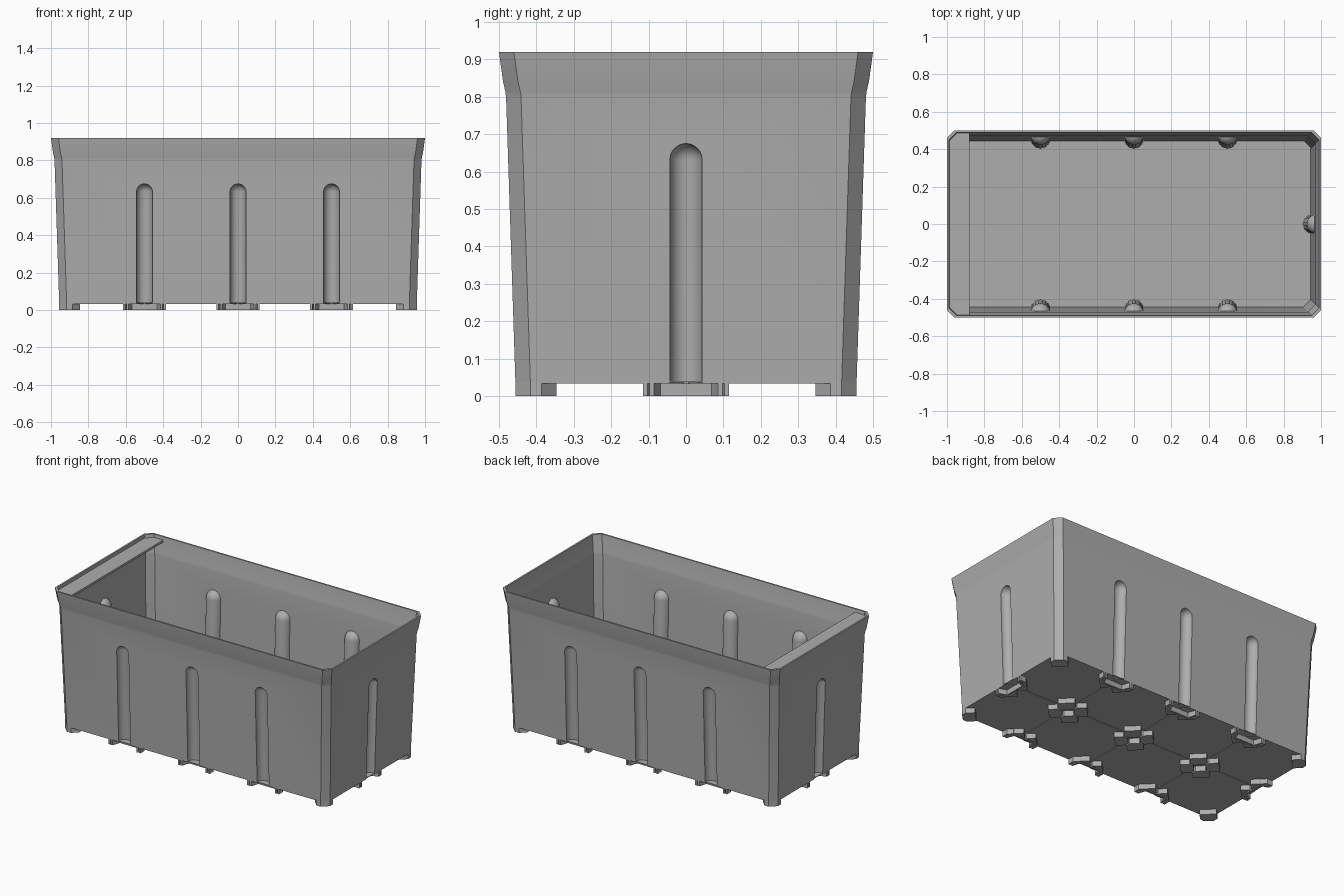
import bpy
import bmesh
import math
from mathutils import Matrix, Vector

cube = bpy.data.objects.get("Cube")
if cube:
    bpy.data.objects.remove(cube, do_unlink=True)

grey = bpy.data.materials.new("grey_plastic")
grey.use_nodes = True
grey.diffuse_color = (0.42, 0.42, 0.42, 1)
grey.node_tree.nodes["Principled BSDF"].inputs["Base Color"].default_value = grey.diffuse_color


def loft(bm, rings):
    """Skin a stack of equal closed rings and cap both ends."""
    loops = [[bm.verts.new(p) for p in ring] for ring in rings]
    n = len(loops[0])
    for low, high in zip(loops, loops[1:]):
        for i in range(n):
            j = (i + 1) % n
            bm.faces.new((low[i], low[j], high[j], high[i]))
    bm.faces.new(loops[0][::-1])
    bm.faces.new(loops[-1])


def finish(name, bm, smooth=False):
    bmesh.ops.recalc_face_normals(bm, faces=bm.faces[:])
    mesh = bpy.data.meshes.new(name)
    bm.to_mesh(mesh)
    bm.free()
    mesh.materials.append(grey)
    obj = bpy.data.objects.new(name, mesh)
    bpy.context.collection.objects.link(obj)
    return obj


def chamfered(hx, hy, c, z, cx=0, cy=0):
    """Rectangle ring with cut corners."""
    quarter = [(hx, hy - c), (hx - c, hy)]
    pts = quarter + [(-x, y) for x, y in quarter[::-1]]
    pts += [(-x, -y) for x, y in pts]
    return [(cx + x, cy + y, z) for x, y in pts]


def prism(bm, outline, z0, z1):
    loft(bm, [[(x, y, z) for x, y in outline] for z in (z0, z1)])


def tub(name, profile):
    bm = bmesh.new()
    loft(bm, [chamfered(hy + 0.5, hy, 0.04, z) for z, hy in profile])
    return finish(name, bm)


# Places where the ribs meet the walls: position, outward direction
END, SIDE = 0.956, 0.456
stations = [((x, s * SIDE), (0, s)) for x in (-0.5, 0, 0.5) for s in (-1, 1)]
stations += [((s * END, 0), (s, 0)) for s in (-1, 1)]
LEAN = 0.034


def capsules(name, radius, bottom):
    """Domed half-pipe cutters that lean with the walls."""
    bm = bmesh.new()
    for (x, y), (dx, dy) in stations:
        steps = [(radius, bottom)]
        for k in range(9):
            a = math.radians(k * 10.5)
            steps.append((radius * math.cos(a), 0.632 + radius * math.sin(a)))
        rings = []
        for r, z in steps:
            shift = LEAN * (z - 0.036)
            rings.append([(x + dx * shift + r * math.cos(t * math.tau / 32),
                           y + dy * shift + r * math.sin(t * math.tau / 32), z)
                          for t in range(32)])
        loft(bm, rings)
    return finish(name, bm)


def subtract(target, cutter):
    mod = target.modifiers.new("cut", "BOOLEAN")
    mod.operation = "DIFFERENCE"
    mod.solver = "EXACT"
    mod.object = cutter
    cutter.hide_render = True
    graph = bpy.context.evaluated_depsgraph_get()
    mesh = bpy.data.meshes.new_from_object(target.evaluated_get(graph))
    target.modifiers.clear()
    target.data = mesh
    bpy.data.objects.remove(cutter, do_unlink=True)


# Tapered tub with flared rim, hollowed around the ribs
body = tub("bin_body", [(0.036, 0.456), (0.80, 0.481), (0.815, 0.483),
                        (0.84, 0.489), (0.92, 0.5)])
cavity = tub("cavity", [(0.05, 0.445), (0.80, 0.470), (0.815, 0.472),
                        (0.84, 0.478), (0.94, 0.492)])
subtract(cavity, capsules("rib_bumps", 0.052, 0.03))
subtract(body, capsules("rib_grooves", 0.043, 0.04))
subtract(body, cavity)

# Label shelf under the rim at one end
bm = bmesh.new()
prism(bm, [(-0.88, -0.486), (-0.88, 0.486), (-0.95, 0.486),
           (-0.988, 0.448), (-0.988, -0.448), (-0.95, -0.486)], 0.885, 0.9)
finish("label_shelf", bm)

# Floor tiles with narrow gaps between them
edges_x = [-END, -0.5, 0, 0.5, END]
edges_y = [-SIDE, 0, SIDE]
cells = []
for x0, x1 in zip(edges_x, edges_x[1:]):
    for y0, y1 in zip(edges_y, edges_y[1:]):
        a0 = x0 + (0 if x0 == -END else 0.005)
        a1 = x1 - (0 if x1 == END else 0.005)
        b0 = y0 + (0 if y0 == -SIDE else 0.005)
        b1 = y1 - (0 if y1 == SIDE else 0.005)
        cells.append((a0, a1, b0, b1))
bm = bmesh.new()
for a0, a1, b0, b1 in cells:
    loft(bm, [chamfered((a1 - a0) / 2, (b1 - b0) / 2, 0.04, z,
                        (a0 + a1) / 2, (b0 + b1) / 2) for z in (0.033, 0.038)])
finish("floor_tiles", bm)

# Hexagonal feet at the outer corners and inner crossings
foot = [(0, 0.04), (0, 0.07), (0.04, 0.11), (0.11, 0.04), (0.07, 0), (0.04, 0)]
bm = bmesh.new()
for a0, a1, b0, b1 in cells:
    for x, sx in ((a0, 1), (a1, -1)):
        for y, sy in ((b0, 1), (b1, -1)):
            at_end, at_side = abs(x) > 0.9, abs(y) > 0.4
            if at_end == at_side:
                prism(bm, [(x + sx * u, y + sy * v) for u, v in foot], 0, 0.035)
finish("corner_feet", bm)

# Wall feet: a pocket lip below each groove with a spur on both sides
half_lip = [(0.085, 0), (0.097, 0), (0.08, 0.062), (0, 0.062), (0, 0.05), (0.068, 0.05)]
spur = [(0.103, 0), (0.115, 0), (0.115, 0.04), (0.045, 0.11), (0.005, 0.07), (0.088, 0.068)]
lips, spurs = bmesh.new(), bmesh.new()
for (x, y), (dx, dy) in stations:
    for side in (-1, 1):
        for mesh, outline in ((lips, half_lip), (spurs, spur)):
            prism(mesh, [(x - dx * v - dy * u * side, y - dy * v + dx * u * side)
                         for u, v in outline], 0, 0.035)
finish("pocket_lips", lips)
finish("wall_spurs", spurs)

# Smooth the ribs while keeping the crisp edges
bpy.ops.object.select_all(action="DESELECT")
body.select_set(True)
bpy.context.view_layer.objects.active = body
bpy.ops.object.shade_smooth_by_angle(angle=math.radians(25))
